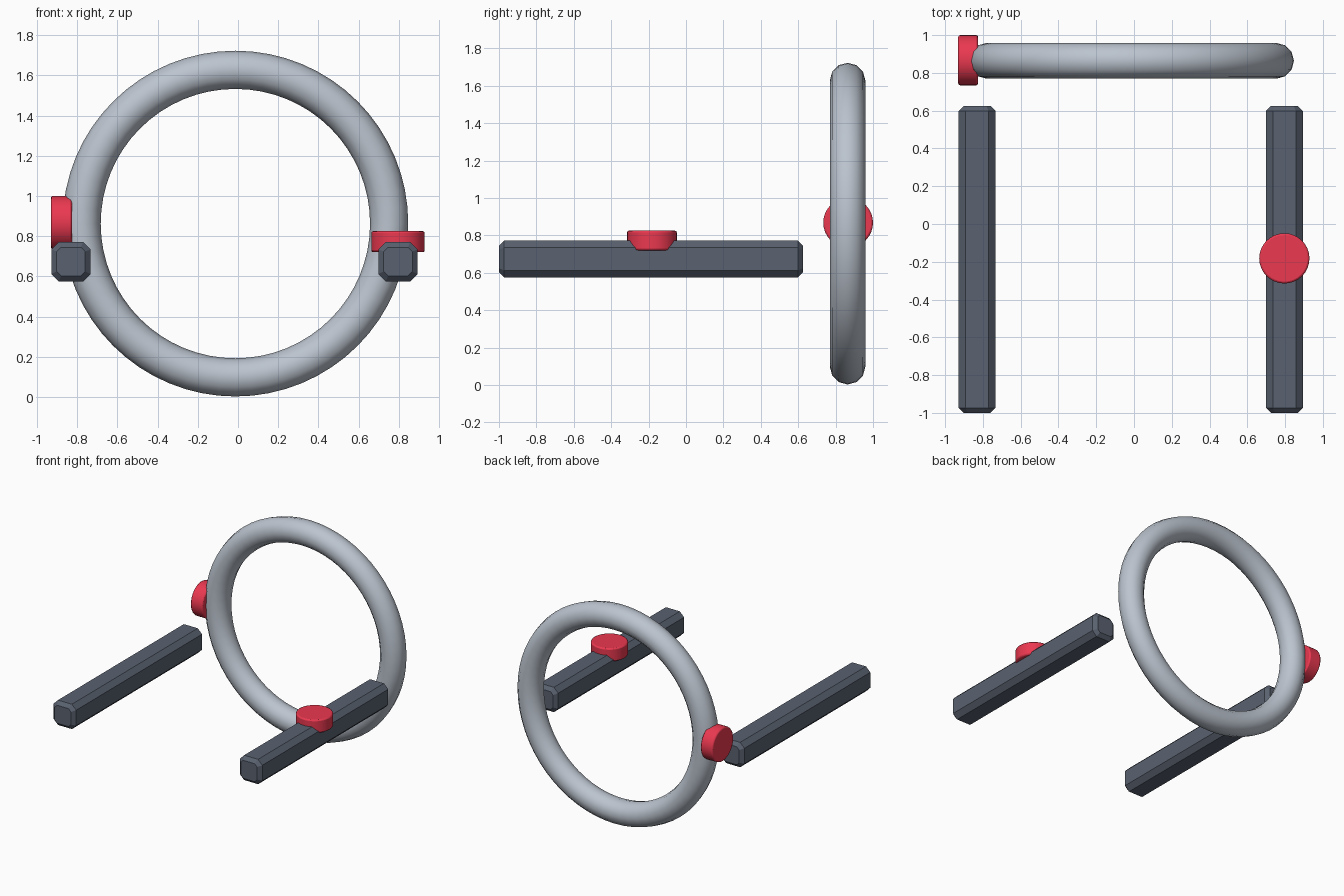
import bpy
import bmesh
import math

if "Cube" in bpy.data.objects:
    bpy.data.objects.remove(bpy.data.objects["Cube"])

red = bpy.data.materials.new("red")
red.diffuse_color = (0.83, 0.04, 0.08, 1)
red.use_nodes = True
red.node_tree.nodes["Principled BSDF"].inputs["Base Color"].default_value = red.diffuse_color
slate = bpy.data.materials.new("slate")
slate.diffuse_color = (0.10, 0.12, 0.16, 1)
slate.use_nodes = True
slate.node_tree.nodes["Principled BSDF"].inputs["Base Color"].default_value = slate.diffuse_color
silver = bpy.data.materials.new("silver")
silver.diffuse_color = (0.50, 0.55, 0.62, 1)
silver.use_nodes = True
silver.node_tree.nodes["Principled BSDF"].inputs["Base Color"].default_value = silver.diffuse_color


def octagon(h, c):
    """Square of half-width h with corners cut by c."""
    k = h - c
    return [(h, -k), (h, k), (k, h), (-k, h), (-h, k), (-h, -k), (-k, -h), (k, -h)]


def add_bar(name, x, z, y0, y1):
    half, cut, inset = 0.098, 0.037, 0.027
    full = octagon(half, cut)
    small = octagon(half - inset, cut - inset * 0.586)
    bm = bmesh.new()
    rings = [[bm.verts.new((x + u, y, z + v)) for u, v in prof]
             for y, prof in ((y0, small), (y0 + inset, full), (y1 - inset, full), (y1, small))]
    for a, b in zip(rings, rings[1:]):
        for i in range(8):
            j = (i + 1) % 8
            bm.faces.new((a[i], a[j], b[j], b[i]))
    bm.faces.new(rings[0])
    bm.faces.new(rings[-1])
    bmesh.ops.recalc_face_normals(bm, faces=bm.faces)
    mesh = bpy.data.meshes.new(name)
    bm.to_mesh(mesh)
    bm.free()
    mesh.materials.append(slate)
    bpy.context.collection.objects.link(bpy.data.objects.new(name, mesh))


def add_button(name, loc, rot=(0, 0, 0)):
    bpy.ops.mesh.primitive_cylinder_add(vertices=32, radius=0.133, depth=0.105,
                                        location=loc, rotation=rot)
    ob = bpy.context.object
    ob.name = name
    ob.data.materials.append(red)
    bevel = ob.modifiers.new("soft_rim", "BEVEL")
    bevel.width = 0.01
    bevel.segments = 2
    bpy.ops.object.shade_smooth_by_angle(angle=math.radians(35))


# Upright lens rim
bpy.ops.mesh.primitive_torus_add(major_radius=0.765, minor_radius=0.095,
                                 major_segments=64, minor_segments=12,
                                 location=(-0.013, 0.864, 0.863),
                                 rotation=(math.pi / 2, 0, 0))
rim = bpy.context.object
rim.name = "ring"
rim.data.materials.append(silver)
bpy.ops.object.shade_smooth()

# Two parallel side bars
add_bar("left_bar", -0.831, 0.674, -1.0, 0.625)
add_bar("right_bar", 0.796, 0.674, -1.0, 0.625)

# Buttons: one on the right bar, one on the side of the ring
add_button("bar_button", (0.796, -0.182, 0.773))
add_button("ring_button", (-0.878, 0.867, 0.868), (0, math.pi / 2, 0))
